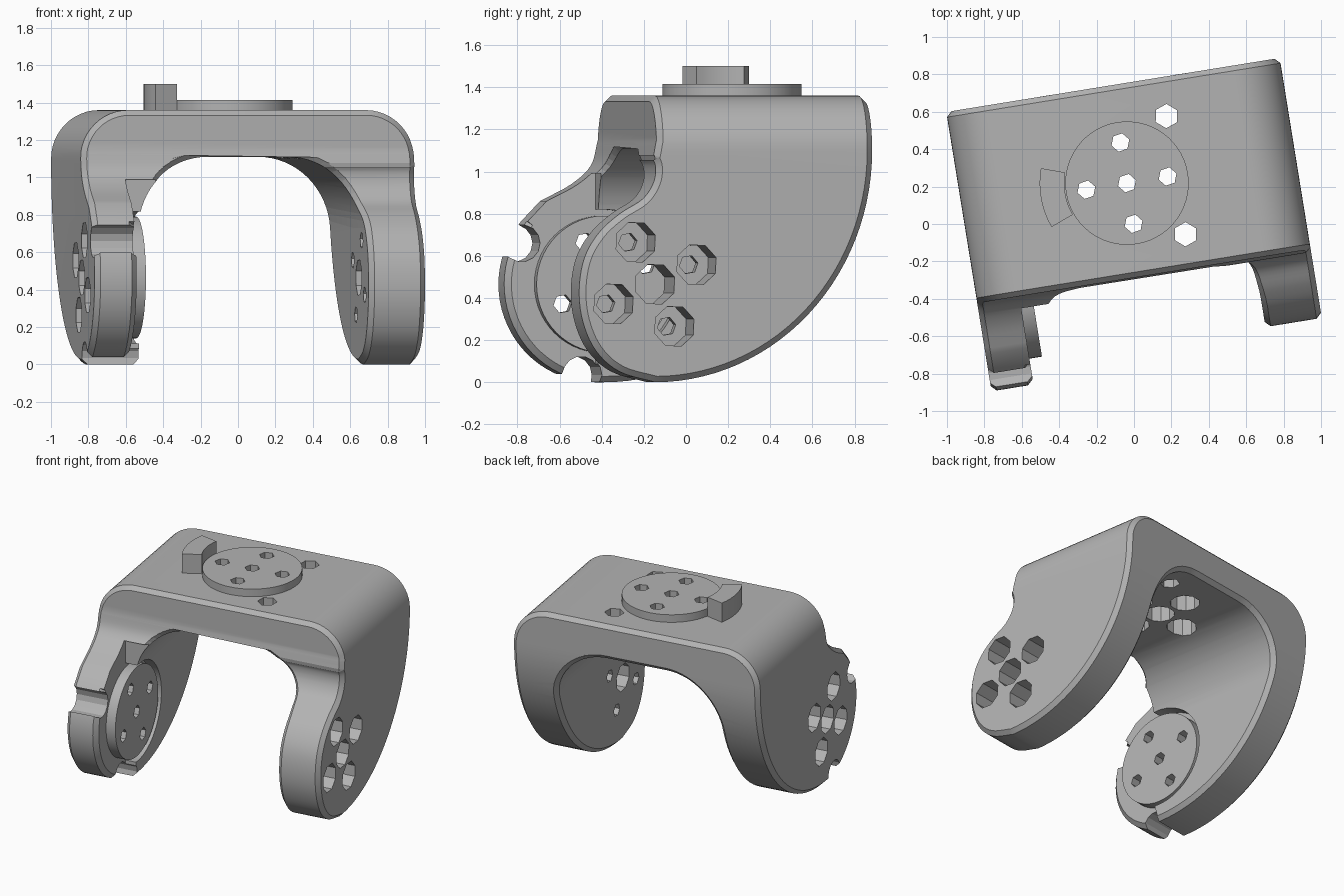
import bpy, bmesh
from math import cos, sin, pi, radians
from mathutils import Vector

cube = bpy.data.objects.get("Cube")
if cube:
    bpy.data.objects.remove(cube, do_unlink=True)

TURN = radians(9.2)             # whole bracket is turned about z
PIVOT = (-0.295, 0.465)         # arm pivot (y, z)
HUB = (-0.01, 0.223)            # top disc centre (x, y)
INNER, OUTER, POCKET = 0.598, 0.903, -0.675  # arm faces and pocket floor

grey = bpy.data.materials.new("plain grey")
grey.use_nodes = True
grey.diffuse_color = (0.45, 0.45, 0.45, 1)
grey.node_tree.nodes["Principled BSDF"].inputs["Base Color"].default_value = grey.diffuse_color


def finish(name, bm):
    bmesh.ops.recalc_face_normals(bm, faces=bm.faces)
    mesh = bpy.data.meshes.new(name)
    bm.to_mesh(mesh)
    bm.free()
    mesh.materials.append(grey)
    ob = bpy.data.objects.new(name, mesh)
    bpy.context.collection.objects.link(ob)
    return ob


def prism(name, pts, axis, lo, hi):
    """Extrude a 2D outline along one axis."""
    place = {"x": lambda a, b, t: (t, a, b),
             "y": lambda a, b, t: (a, t, b),
             "z": lambda a, b, t: (a, b, t)}[axis]
    bm = bmesh.new()
    face = bm.faces.new([bm.verts.new(place(a, b, lo)) for a, b in pts])
    ext = bmesh.ops.extrude_face_region(bm, geom=[face])
    verts = [g for g in ext["geom"] if isinstance(g, bmesh.types.BMVert)]
    bmesh.ops.translate(bm, verts=verts, vec=Vector(place(0, 0, hi - lo)))
    return finish(name, bm)


def swept_section(name, section, a0, a1, n):
    """Sweep a small (x, radius) section around the arm pivot."""
    bm = bmesh.new()
    rows = []
    for i in range(n + 1):
        a = radians(a0 + (a1 - a0) * i / n)
        rows.append([bm.verts.new((x, PIVOT[0] + r * cos(a), PIVOT[1] + r * sin(a)))
                     for x, r in section])
    for p, q in zip(rows, rows[1:]):
        for k in range(len(section)):
            bm.faces.new((p[k - 1], p[k], q[k], q[k - 1]))
    bm.faces.new(rows[0])
    bm.faces.new(rows[-1])
    return finish(name, bm)


def arc(c, r, a0, a1, n, stretch=1):
    return [(c[0] + r * cos(radians(a0 + (a1 - a0) * i / n)),
             c[1] + r * stretch * sin(radians(a0 + (a1 - a0) * i / n))) for i in range(n + 1)]


def ring(c, r, n, turn=0):
    return arc(c, r, turn, turn + 360, n)[:-1]


def smooth(pts, n=5):
    """Catmull-Rom curve through the points."""
    p = [Vector(q) for q in pts]
    p = [2 * p[0] - p[1]] + p + [2 * p[-1] - p[-2]]
    out = []
    for a, b, c, d in zip(p, p[1:], p[2:], p[3:]):
        for i in range(n):
            t = i / n
            out.append(tuple(0.5 * (2 * b + (c - a) * t + (2 * a - 5 * b + 4 * c - d) * t ** 2
                                    + (3 * b - a - 3 * c + d) * t ** 3)))
    return out + [tuple(p[-2])]


def apply(ob, mod):
    bpy.context.view_layer.objects.active = ob
    bpy.ops.object.modifier_apply(modifier=mod.name)


def boolean(ob, other, op="DIFFERENCE"):
    mod = ob.modifiers.new("cut", "BOOLEAN")
    mod.object, mod.operation, mod.solver = other, op, "EXACT"
    apply(ob, mod)
    bpy.data.objects.remove(other, do_unlink=True)


def cut(ob, pts, axis, lo, hi):
    boolean(ob, prism("cutter", pts, axis, lo, hi))


# U-shaped bracket: front outline
half = [(INNER, -0.2)] + arc((INNER - 0.38, 0.73), 0.38, 0, 90, 16)
outer = arc((OUTER - 0.26, 1.10), 0.26, 90, 0, 12) + [(OUTER, -0.2)]
outline = ([(-x, z) for x, z in half] + half[::-1]
           + outer[::-1] + [(-x, z) for x, z in outer])
body = prism("bracket", outline, "y", -1.2, 1.2)

# side outline: swept back, round arm end
back = arc((PIVOT[0], 1.1), 0.753 - PIVOT[0], 0, -90, 28, 1.1 / (0.753 - PIVOT[0]))
front = smooth([(-0.56, 0.86), (-0.41, 0.94), (-0.315, 1.03), (-0.283, 1.15)])
side = [(0.753, 1.6)] + back + arc(PIVOT, 0.465, 270, 140, 26)[1:] + front + [(-0.28, 1.6)]
boolean(body, prism("side_mask", side, "x", -1.2, 1.2), "INTERSECT")

# slimmer front edge on the other arm
slim = smooth([(-0.32, 1.085), (-0.289, 1.03), (-0.297, 0.95), (-0.35, 0.87), (-0.46, 0.80),
               (-0.56, 0.71), (-0.63, 0.59), (-0.655, 0.44), (-0.638, 0.29),
               (-0.575, 0.15), (-0.46, 0.05), (-0.28, -0.002)])
cut(body, slim + [(-0.28, -0.1), (-1, -0.1), (-1, 1.085)], "x", 0, 1.2)

# chamfered rims
bm = bmesh.new()
bm.from_mesh(body.data)
bmesh.ops.remove_doubles(bm, verts=bm.verts, dist=0.004)
bmesh.ops.dissolve_limit(bm, angle_limit=radians(0.5), verts=bm.verts, edges=bm.edges)
bm.to_mesh(body.data)
bm.free()
bev = body.modifiers.new("chamfer", "BEVEL")
bev.width, bev.segments, bev.limit_method = 0.028, 1, "ANGLE"
bev.angle_limit, bev.use_clamp_overlap = radians(50), False
apply(body, bev)

# pocket around the arm disc, open to the front, with chamfered rim and two notches
pocket = arc(PIVOT, 0.355, -95, 95, 32)
edge = pocket[0][0]
cut(body, pocket + [(edge, 0.99), (-1, 0.99), (-1, -0.1), (edge, -0.1)], "x", POCKET, 0)
boolean(body, swept_section("rim_cutter", [(POCKET - 0.04, 0.475), (POCKET + 0.01, 0.475),
                                           (POCKET + 0.01, 0.425)], 140, 264, 24))
for centre in ((-0.68, 0.66), (-0.395, 0.035)):
    cut(body, ring(centre, 0.088, 14), "x", -1.2, -0.4)

# raised discs
arm_disc = prism("arm_disc", ring(PIVOT, 0.325, 56), "x", POCKET - 0.002, -0.607)
top_disc = prism("top_disc", ring(HUB, 0.33, 56), "z", 1.358, 1.415)
stop = prism("top_stop", arc(HUB, 0.335, 161, 201, 8) + arc(HUB, 0.467, 201, 161, 8),
             "z", 1.358, 1.50)

# bolt holes: one centre and four around it
for i in range(5):
    a = radians(25 + 90 * i)
    r = 0.22 if i < 4 else 0
    spot = (PIVOT[0] + r * cos(a), PIVOT[1] + r * sin(a))
    bore, bolt = ring(spot, 0.1, 8, 20), ring(spot, 0.045, 6, 10)
    cut(body, bore, "x", 0.67 if i < 4 else 0.4, 1.2)
    cut(body, bolt, "x", 0.4, 1.2)
    cut(body, bore, "x", -1.2, -0.64)
    cut(arm_disc, bolt, "x", -0.8, -0.5)
    a = pi / 2 * i
    spot = (HUB[0] + r * cos(a), HUB[1] + r * sin(a))
    cut(body, ring(spot, 0.1, 10), "z", 1.0, 1.31)
    cut(body, ring(spot, 0.05, 6, 10), "z", 1.0, 1.5)
    cut(top_disc, ring(spot, 0.05, 6, 10), "z", 1.3, 1.5)
for dy in (-0.32, 0.32):
    cut(body, ring((HUB[0] + 0.265, HUB[1] + dy), 0.065, 6, 20), "z", 1.0, 1.5)

# turn into place and shade
for ob in (body, arm_disc, top_disc, stop):
    ob.rotation_euler.z = TURN
    ob.location.x = 0.008
    bpy.ops.object.select_all(action="DESELECT")
    ob.select_set(True)
    bpy.context.view_layer.objects.active = ob
    bpy.ops.object.shade_smooth_by_angle(angle=radians(25))
